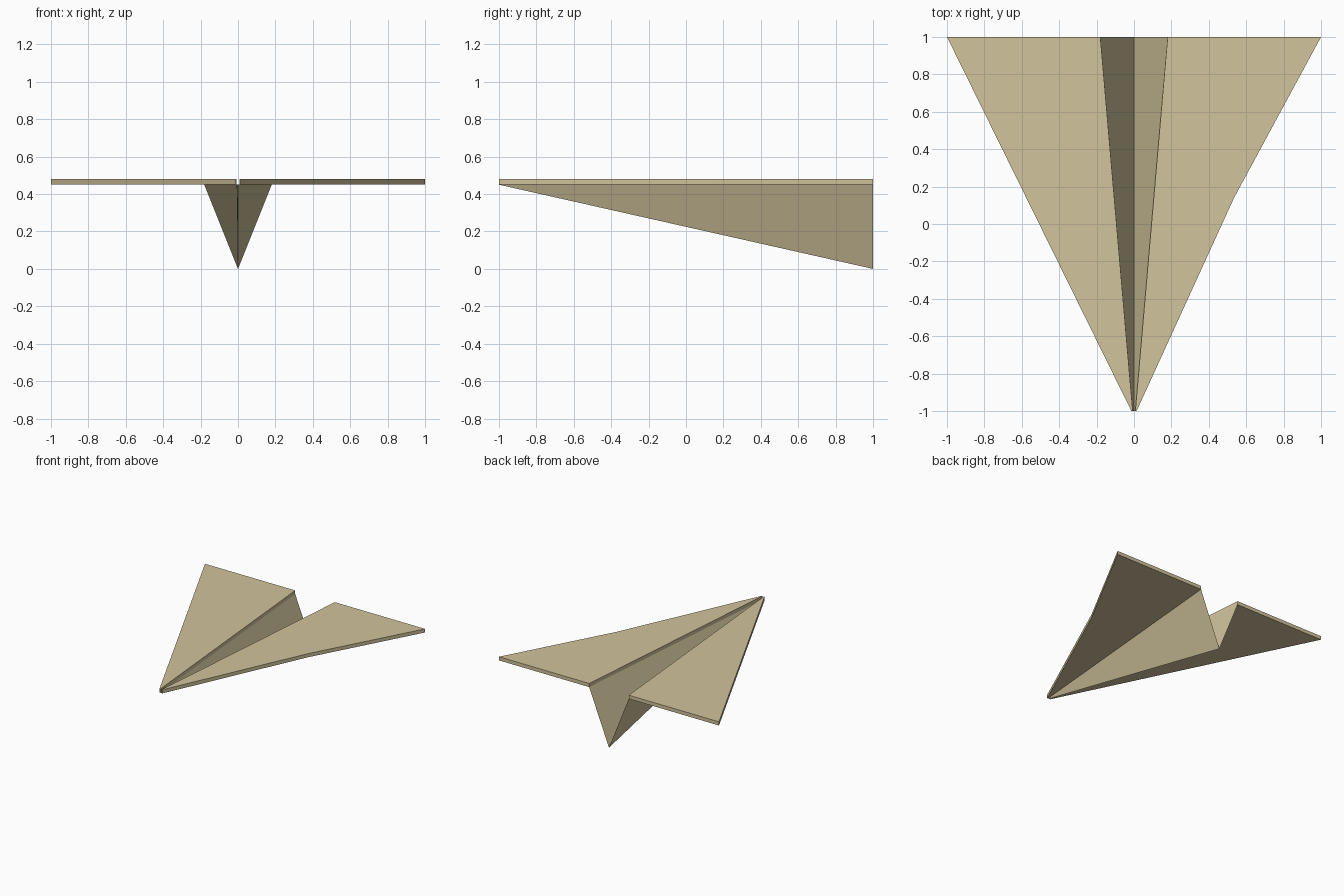
import bpy
import bmesh

cube = bpy.data.objects.get("Cube")
if cube:
    bpy.data.objects.remove(cube, do_unlink=True)

paper = bpy.data.materials.new("tan_paper")
paper.use_nodes = True
colour = (0.64, 0.55, 0.33, 1)
paper.diffuse_color = colour
paper.node_tree.nodes["Principled BSDF"].inputs["Base Color"].default_value = colour

WING_Z = 0.45      # underside of the wings
THICK = 0.03
NOSE_IN, NOSE_OUT = 0.007, 0.014
FOLD = 0.18        # half width of the fold opening at the back


def finish(name, bm):
    mesh = bpy.data.meshes.new(name)
    bm.to_mesh(mesh)
    bm.free()
    mesh.materials.append(paper)
    obj = bpy.data.objects.new(name, mesh)
    bpy.context.collection.objects.link(obj)
    return obj


def wing(name, side, outer_edge):
    """Flat slab: inner edge along the fold, then the outer edge back to the nose."""
    outline = [(NOSE_IN, -1), (FOLD, 1), (1, 1)] + outer_edge + [(NOSE_OUT, -1)]
    bm = bmesh.new()
    face = bm.faces.new([bm.verts.new((side * x, y, WING_Z)) for x, y in outline])
    lifted = bmesh.ops.extrude_face_region(bm, geom=[face], use_keep_orig=True)
    top = [v for v in lifted["geom"] if isinstance(v, bmesh.types.BMVert)]
    bmesh.ops.translate(bm, verts=top, vec=(0, 0, THICK))
    bmesh.ops.recalc_face_normals(bm, faces=bm.faces)
    finish(name, bm)


# Wings, the left one with a slight bend in its leading edge
wing("left_wing", 1, [(0.535, 0.14)])
wing("right_wing", -1, [])

# Folded keel: two thin sheets meeting in a V, open at the top and back
bm = bmesh.new()
keel_nose = bm.verts.new((0, -1, WING_Z))
keel_tail = bm.verts.new((0, 1, 0))
for side in (1, -1):
    nose = bm.verts.new((side * NOSE_IN, -1, WING_Z))
    tail = bm.verts.new((side * FOLD, 1, WING_Z))
    loop = [keel_nose, keel_tail, tail, nose]
    bm.faces.new(loop if side > 0 else loop[::-1])
finish("folded_keel", bm)
